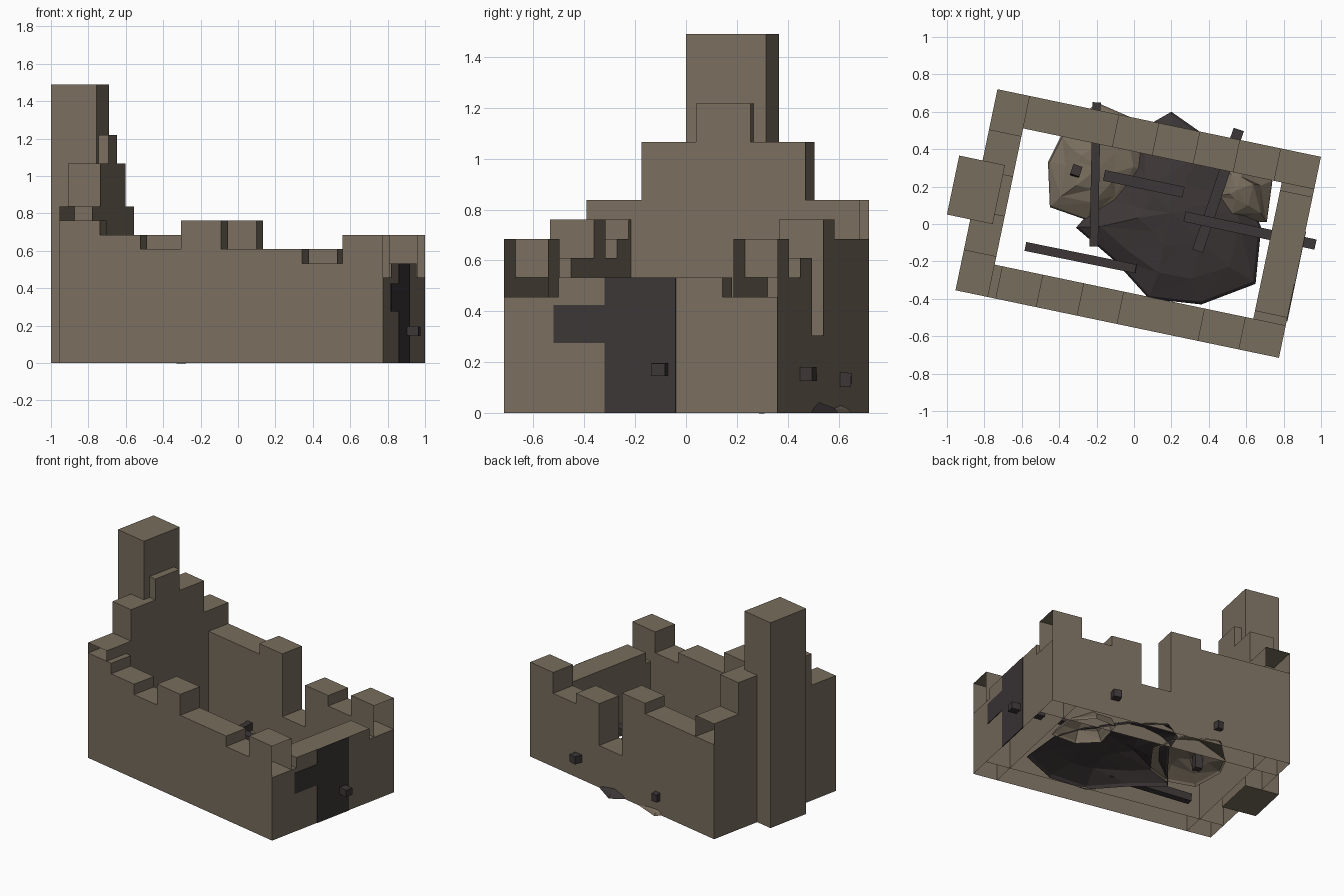
import bpy, bmesh, math, random
from mathutils import Matrix, Vector

cube = bpy.data.objects.get("Cube")
if cube:
    bpy.data.objects.remove(cube, do_unlink=True)
random.seed(4)


def material(name, rgb):
    m = bpy.data.materials.new(name)
    m.use_nodes = True
    m.diffuse_color = (*rgb, 1)
    m.node_tree.nodes["Principled BSDF"].inputs["Base Color"].default_value = (*rgb, 1)
    return m


STONE = material("weathered_stone", (0.19, 0.155, 0.112))
CHAR = material("charred_wood", (0.046, 0.037, 0.038))

HALF_LEN, HALF_DEP, THICK = 0.8835, 0.549, 0.177
COURSE = 0.0761  # height of one stone course
HOUSE = Matrix.Translation((0.0225, 0.0025, 0)) @ Matrix.Rotation(math.radians(-11.8), 4, 'Z')


def finish(name, bm, mat, matrix=Matrix()):
    me = bpy.data.meshes.new(name)
    bm.to_mesh(me)
    bm.free()
    me.transform(matrix)
    me.materials.append(mat)
    ob = bpy.data.objects.new(name, me)
    bpy.context.collection.objects.link(ob)
    return ob


def wall(name, turn, half, dist, courses):
    """Ruined wall shell with a stepped top, open at its ends and underside."""
    bm = bmesh.new()

    def face(*pts):
        bm.faces.new([bm.verts.new(p) for p in pts])

    y0, y1 = -dist, THICK - dist
    step = 2 * half / len(courses)
    tops = [c * COURSE for c in courses]
    for i, h in enumerate(tops):
        a, b = -half + i * step, -half + (i + 1) * step
        face((a, y0, 0), (b, y0, 0), (b, y0, h), (a, y0, h))
        face((b, y1, 0), (a, y1, 0), (a, y1, h), (b, y1, h))
        face((a, y0, h), (b, y0, h), (b, y1, h), (a, y1, h))
        if i + 1 < len(tops) and tops[i + 1] != h:
            n = tops[i + 1]
            face((b, y0, n), (b, y1, n), (b, y1, h), (b, y0, h))
    bmesh.ops.remove_doubles(bm, verts=bm.verts, dist=1e-5)
    return finish(name, bm, STONE, HOUSE @ Matrix.Rotation(math.radians(turn), 4, 'Z'))


def box(name, low, high, mat, matrix=HOUSE):
    low, high = Vector(low), Vector(high)
    bm = bmesh.new()
    bmesh.ops.create_cube(bm, size=1)
    bmesh.ops.scale(bm, vec=high - low, verts=bm.verts)
    bmesh.ops.translate(bm, vec=(low + high) / 2, verts=bm.verts)
    return finish(name, bm, mat, matrix)


def beam(name, start, end, width=0.052, height=0.055):
    start, end = Vector(start), Vector(end)
    d = end - start
    place = Matrix.Translation((start + end) / 2) @ d.to_track_quat('X', 'Z').to_matrix().to_4x4()
    h = Vector((d.length, width, height)) / 2
    return box(name, -h, h, CHAR, place)


def heap(name, outline, apex, mat):
    """Low faceted rubble mound rising from an outline to an apex."""
    bm = bmesh.new()
    top = Vector(apex)
    rings = []
    for size, level in ((1, 0.0), (0.97, 0.14), (0.72, 0.55), (0.38, 0.85)):
        ring = []
        for x, y in outline:
            p = top.lerp(Vector((x, y, 0)), size)
            p.z = top.z * level
            if 0.2 < level:
                p += Vector([random.uniform(-0.02, 0.02), random.uniform(-0.02, 0.02),
                             random.uniform(-0.01, 0.01)])
            ring.append(bm.verts.new(p))
        rings.append(ring)
    tip = bm.verts.new(top)
    n = len(outline)
    for i in range(n):
        j = (i + 1) % n
        for lo, hi in zip(rings, rings[1:]):
            bm.faces.new((lo[i], lo[j], hi[j]))
            bm.faces.new((lo[i], hi[j], hi[i]))
        bm.faces.new((rings[-1][i], rings[-1][j], tip))
    return finish(name, bm, mat)


# Four broken walls, heights counted in stone courses
wall("front_wall", 0, HALF_LEN, HALF_DEP, (10, 9, 8, 10, 8, 8, 7, 9))
wall("right_wall", 90, HALF_DEP, HALF_LEN, (6, 7, 7, 7, 6))
wall("back_wall", 180, HALF_LEN, HALF_DEP, (9, 7, 8, 4, 10, 9, 9, 9))
wall("left_gable_wall", 270, HALF_DEP, HALF_LEN, (11, 14, 16, 14, 11))

# Chimney stack
box("chimney", (-1.011, -0.162, 0), (-0.761, 0.16, 1.49), STONE)

# Charred doorway and the scorched patch beside it
FACE = HALF_LEN + 0.004
box("doorway", (HALF_LEN - 0.003, -0.145, 0), (FACE, 0.141, 7 * COURSE), CHAR)
box("scorched_patch", (HALF_LEN - 0.003, -0.349, 0.275), (FACE, -0.145, 0.425), CHAR)

# Rubble mounds
heap("ash_heap", [(-0.31, -0.02), (-0.1, -0.2), (0.08, -0.4), (0.36, -0.43), (0.65, -0.32),
                  (0.68, -0.02), (0.6, 0.2), (0.4, 0.46), (0.2, 0.6), (0.06, 0.52),
                  (0, 0.36), (-0.18, 0.13)], (0.2, 0.06, 0.135), CHAR)
heap("stone_heap_left", [(-0.45, 0.09), (-0.25, 0.02), (-0.08, 0.07), (0.08, 0.28), (0.03, 0.55),
                         (-0.2, 0.65), (-0.39, 0.47), (-0.46, 0.33)], (-0.19, 0.3, 0.115), STONE)
heap("stone_heap_right", [(0.4, 0.14), (0.52, 0.02), (0.71, 0.01), (0.74, 0.23), (0.62, 0.36),
                          (0.46, 0.36)], (0.55, 0.18, 0.135), STONE)

# Fallen beams, some driven through the walls
beam("beam_front", (-0.58, -0.12, 0.05), (0.01, -0.24, 0.07), 0.048)
beam("beam_left", (-0.215, -0.12, 0.15), (-0.2, 0.65, 0.13), 0.045)
beam("beam_middle", (-0.16, 0.26, 0.15), (0.265, 0.17, 0.15), 0.058)
beam("beam_back", (0.34, -0.145, 0.15), (0.56, 0.505, 0.153), 0.058)
beam("beam_right", (0.27, 0.04, 0.18), (0.97, -0.11, 0.17), 0.055, 0.05)
beam("leaning_post", (-0.312, 0.275, 0), (-0.308, 0.287, 0.19))
